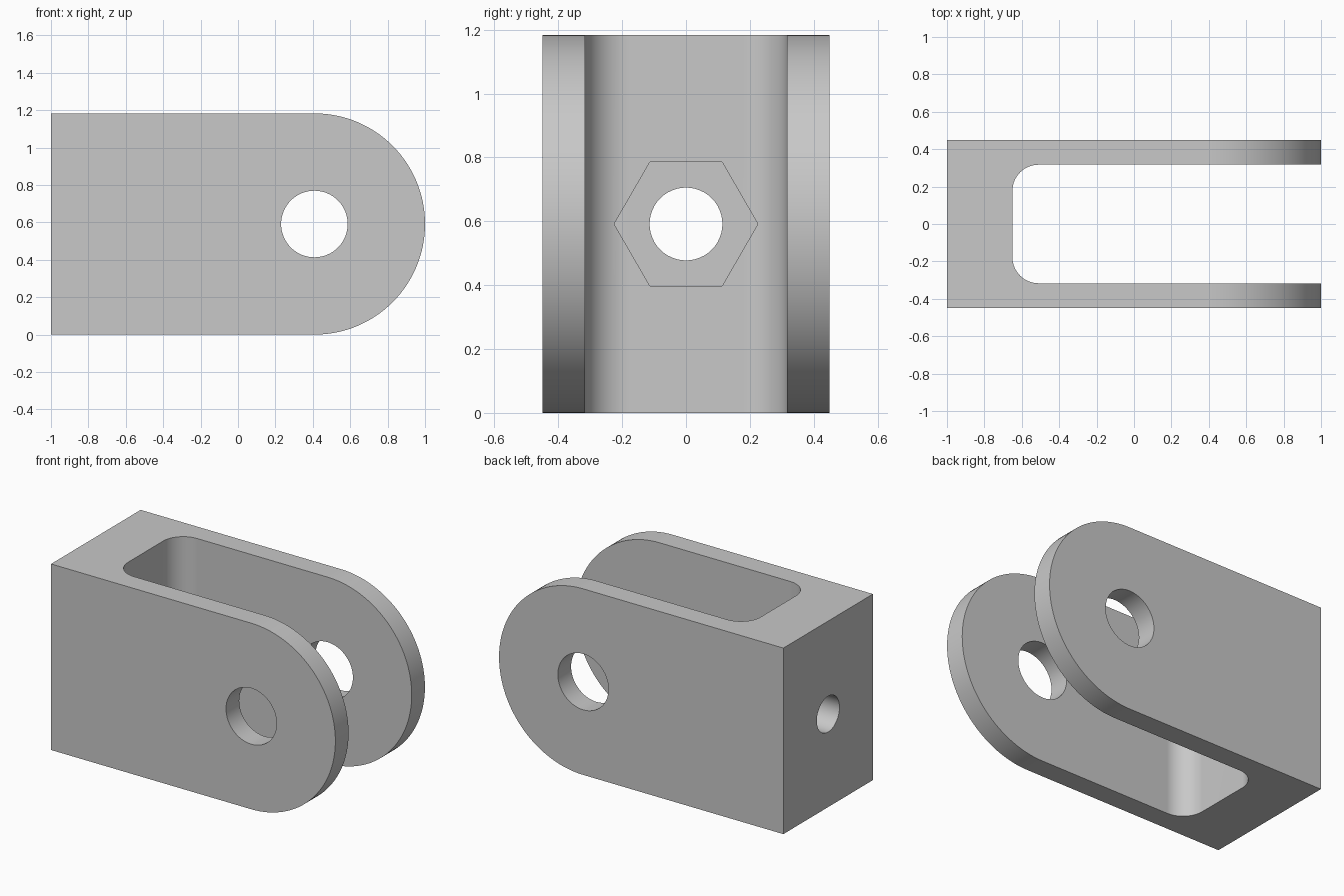
import bpy, bmesh, math
from mathutils import Vector, Matrix

cube = bpy.data.objects.get("Cube")
if cube:
    bpy.data.objects.remove(cube, do_unlink=True)

HEIGHT, HALF_WIDTH = 1.183, 0.45
MID = HEIGHT / 2
PIN_X = 1 - MID            # centre of rounded ends and pin hole
SLOT_X, SLOT_HALF, FILLET = -0.65, 0.317, 0.14

steel = bpy.data.materials.new("grey_metal")
steel.use_nodes = True
grey = (0.58, 0.58, 0.58, 1)
steel.diffuse_color = grey
steel.node_tree.nodes["Principled BSDF"].inputs["Base Color"].default_value = grey


def arc(cx, cy, r, start, end, steps):
    angles = [math.radians(start + (end - start) * i / steps) for i in range(steps + 1)]
    return [(cx + r * math.cos(a), cy + r * math.sin(a)) for a in angles]


def prism(name, outline, to_world, depth):
    """Extrude a 2D outline, placing it with to_world(u, v)."""
    bm = bmesh.new()
    face = bm.faces.new([bm.verts.new(to_world(u, v)) for u, v in outline])
    ext = bmesh.ops.extrude_face_region(bm, geom=[face])
    verts = [g for g in ext["geom"] if isinstance(g, bmesh.types.BMVert)]
    bmesh.ops.translate(bm, verts=verts, vec=Vector(depth))
    bmesh.ops.recalc_face_normals(bm, faces=bm.faces)
    mesh = bpy.data.meshes.new(name)
    bm.to_mesh(mesh)
    bm.free()
    mesh.materials.append(steel)
    obj = bpy.data.objects.new(name, mesh)
    bpy.context.collection.objects.link(obj)
    return obj


def circle(cx, cy, r, sides):
    return arc(cx, cy, r, 0, 360, sides)[:-1]


# Body with rounded fork ends
side = [(-1, HEIGHT), (-1, 0)] + arc(PIN_X, MID, MID, -90, 90, 64)
clevis = prism("clevis_body", side, lambda u, v: (u, -HALF_WIDTH, v), (0, 2 * HALF_WIDTH, 0))

# Slot between the fork arms, with filleted inner corners
corner_x, corner_y = SLOT_X + FILLET, SLOT_HALF - FILLET
slot = ([(1.2, -SLOT_HALF), (1.2, SLOT_HALF)]
        + arc(corner_x, corner_y, FILLET, 90, 180, 16)
        + arc(corner_x, -corner_y, FILLET, 180, 270, 16))

cutters = [
    prism("slot_cutter", slot, lambda u, v: (u, v, -0.2), (0, 0, HEIGHT + 0.4)),
    prism("pin_hole_cutter", circle(PIN_X, MID, 0.178, 64),
          lambda u, v: (u, -0.6, v), (0, 1.2, 0)),
    prism("rod_hole_cutter", circle(0, MID, 0.114, 48),
          lambda u, v: (-1.2, u, v), (0.8, 0, 0)),
    # Hexagonal nut pocket in the inner wall
    prism("nut_pocket_cutter", circle(0, MID, 0.225, 6),
          lambda u, v: (SLOT_X - 0.15, u, v), (0.3, 0, 0)),
]

bpy.ops.object.select_all(action="DESELECT")
bpy.context.view_layer.objects.active = clevis
clevis.select_set(True)
for cutter in cutters:
    cutter.hide_render = True
    mod = clevis.modifiers.new(cutter.name, "BOOLEAN")
    mod.operation, mod.solver, mod.object = "DIFFERENCE", "EXACT", cutter
    bpy.ops.object.modifier_apply(modifier=mod.name)
    bpy.data.objects.remove(cutter, do_unlink=True)

# Smooth curves, crisp edges, flat planes
bpy.ops.object.shade_smooth_by_angle(angle=math.radians(30))
weighted = clevis.modifiers.new("flat_planes", "WEIGHTED_NORMAL")
weighted.keep_sharp = True
